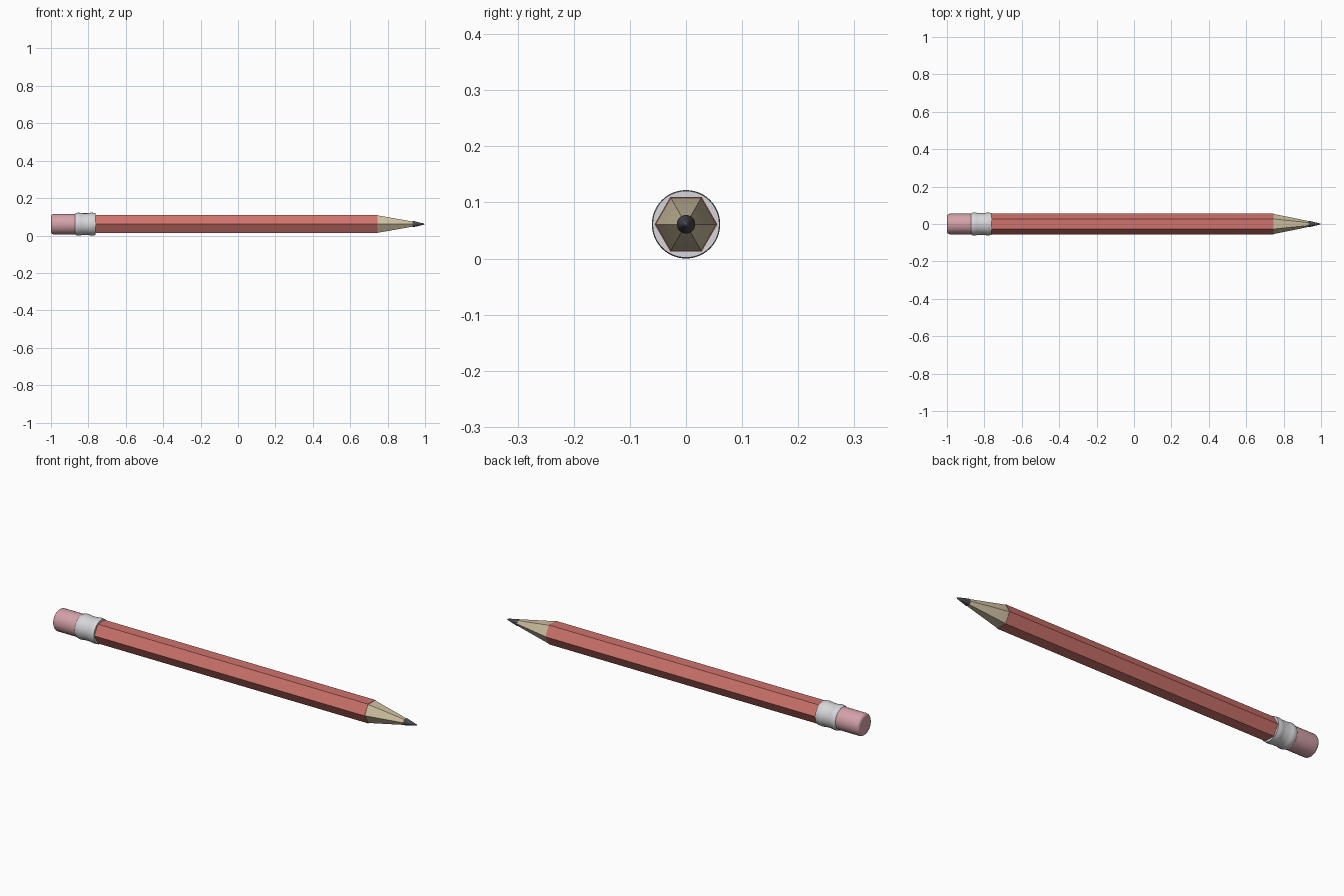
import bpy
import bmesh
from math import cos, sin, pi, radians

if "Cube" in bpy.data.objects:
    bpy.data.objects.remove(bpy.data.objects["Cube"])

AXIS_Z = 0.061


def material(name, rgb):
    mat = bpy.data.materials.new(name)
    mat.use_nodes = True
    colour = (*rgb, 1)
    mat.diffuse_color = colour
    mat.node_tree.nodes["Principled BSDF"].inputs["Base Color"].default_value = colour
    return mat


def turned_part(name, profile, sides, mat):
    """Sweep (x, radius) points around the long axis; zero radius makes a point."""
    bm = bmesh.new()
    rings = []
    for x, r in profile:
        count = sides if r > 0 else 1
        rings.append([bm.verts.new((x, r * cos(2 * pi * i / sides),
                                    AXIS_Z + r * sin(2 * pi * i / sides)))
                      for i in range(count)])
    for a, b in zip(rings, rings[1:]):
        for i in range(sides):
            j = (i + 1) % sides
            if len(b) == 1:
                bm.faces.new((a[i], a[j], b[0]))
            else:
                bm.faces.new((a[i], a[j], b[j], b[i]))
    for ring in (rings[0], rings[-1]):
        if len(ring) > 1:
            bm.faces.new(ring)
    bmesh.ops.recalc_face_normals(bm, faces=bm.faces)
    mesh = bpy.data.meshes.new(name)
    bm.to_mesh(mesh)
    bm.free()
    mesh.materials.append(mat)
    obj = bpy.data.objects.new(name, mesh)
    bpy.context.collection.objects.link(obj)
    bpy.ops.object.select_all(action="DESELECT")
    obj.select_set(True)
    bpy.context.view_layer.objects.active = obj
    bpy.ops.object.shade_smooth_by_angle(angle=radians(35))
    return obj


red = material("red paint", (0.62, 0.17, 0.15))
wood = material("pale wood", (0.62, 0.53, 0.36))
graphite = material("graphite", (0.065, 0.065, 0.08))
metal = material("silver metal", (0.68, 0.68, 0.70))
rubber = material("pink rubber", (0.66, 0.36, 0.40))

# Six-sided painted shaft and sharpened wood
turned_part("shaft", [(-0.80, 0.056), (0.745, 0.056)], 6, red)
turned_part("sharpened_wood", [(0.74, 0.054), (0.745, 0.054), (0.94, 0.0145)], 6, wood)

# Round lead
turned_part("lead", [(0.932, 0.0155), (0.938, 0.0165), (0.99, 0.004), (1.0, 0)], 32, graphite)

# Beaded metal collar
turned_part("collar", [(-0.872, 0.055), (-0.869, 0.058), (-0.862, 0.0605), (-0.853, 0.061),
                       (-0.844, 0.0605), (-0.836, 0.0585), (-0.828, 0.058), (-0.806, 0.058),
                       (-0.798, 0.0585), (-0.79, 0.0605), (-0.782, 0.061), (-0.774, 0.0605),
                       (-0.767, 0.0595), (-0.762, 0.0595)], 48, metal)

# Eraser with a rounded end
bevel = 0.016
rounded = [(-1 + bevel * (1 - sin(a * pi / 10)), 0.055 - bevel * (1 - cos(a * pi / 10)))
           for a in range(5, -1, -1)]
turned_part("eraser", rounded + [(-0.86, 0.055)], 48, rubber)
